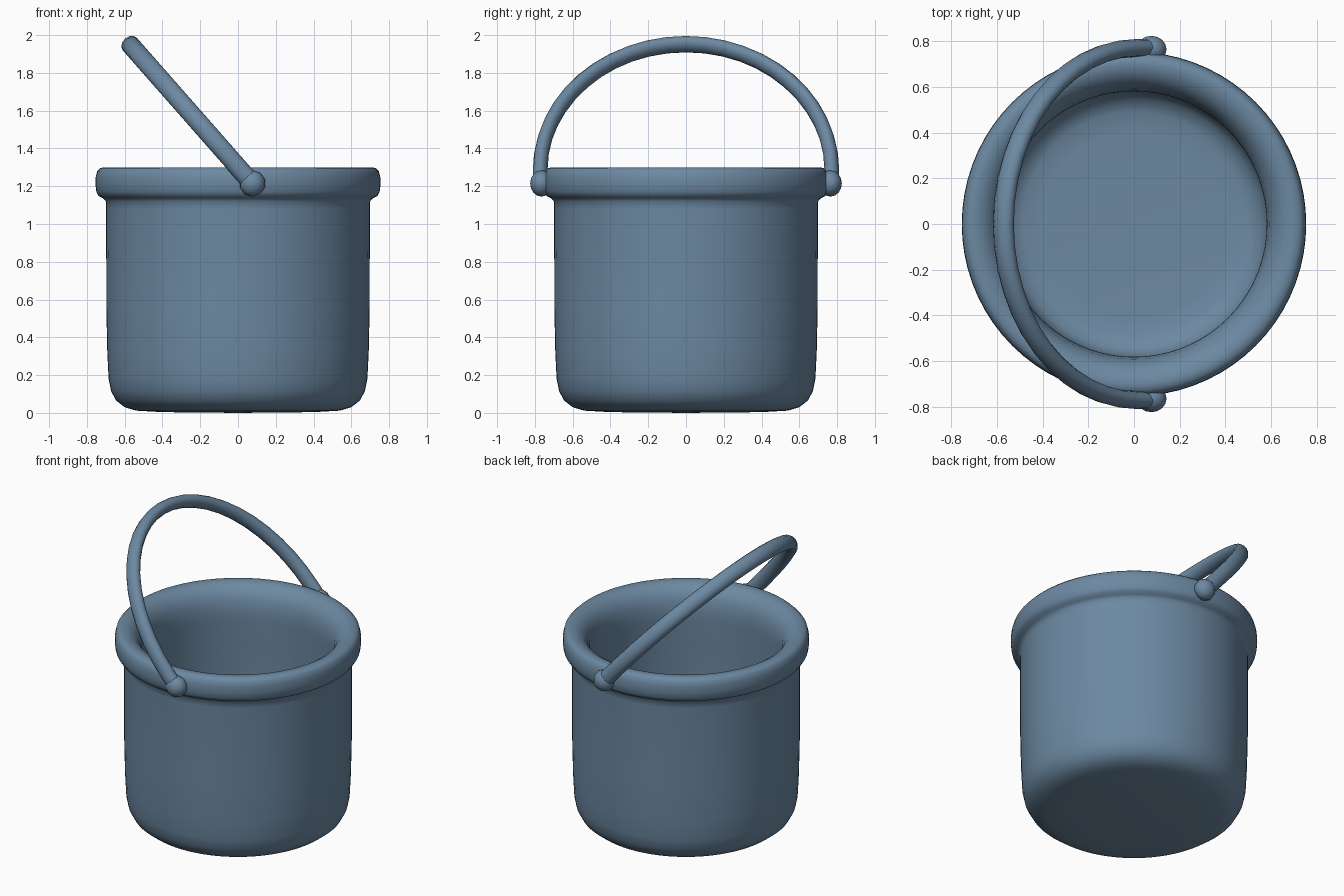
import bpy, bmesh, math
from mathutils import Vector

if "Cube" in bpy.data.objects:
    bpy.data.objects.remove(bpy.data.objects["Cube"])

mat = bpy.data.materials.new("slate blue")
mat.diffuse_color = (0.15, 0.25, 0.36, 1)
mat.use_nodes = True
mat.node_tree.nodes["Principled BSDF"].inputs["Base Color"].default_value = mat.diffuse_color


def finish(name, bm, angle=50):
    bmesh.ops.recalc_face_normals(bm, faces=bm.faces)
    me = bpy.data.meshes.new(name)
    bm.to_mesh(me)
    bm.free()
    me.materials.append(mat)
    ob = bpy.data.objects.new(name, me)
    bpy.context.collection.objects.link(ob)
    bpy.ops.object.select_all(action='DESELECT')
    ob.select_set(True)
    bpy.context.view_layer.objects.active = ob
    bpy.ops.object.shade_smooth_by_angle(angle=math.radians(angle))
    return ob


# bucket: one lathed profile, outside bottom -> rim -> inside floor
profile = [(0, 0.0), (0.40, 0.004), (0.54, 0.012), (0.60, 0.03), (0.645, 0.065),
           (0.672, 0.115), (0.685, 0.18), (0.692, 0.32), (0.697, 0.55), (0.698, 1.08),
           (0.70, 1.12), (0.715, 1.137), (0.737, 1.147), (0.75, 1.17), (0.755, 1.21),
           (0.753, 1.25), (0.745, 1.28), (0.728, 1.297), (0.70, 1.30), (0.668, 1.293),
           (0.635, 1.272), (0.61, 1.24), (0.593, 1.20), (0.583, 1.14), (0.582, 1.08),
           (0.59, 0.9), (0.59, 0.30), (0.58, 0.19), (0.55, 0.13), (0.49, 0.105),
           (0.40, 0.10), (0, 0.10)]
bm = bmesh.new()
vs = [bm.verts.new((r, 0, z)) for r, z in profile]
es = [bm.edges.new(p) for p in zip(vs, vs[1:])]
bmesh.ops.spin(bm, geom=vs + es, cent=(0, 0, 0), axis=(0, 0, 1),
               angle=2 * math.pi, steps=72, use_merge=True)
bmesh.ops.remove_doubles(bm, verts=bm.verts, dist=1e-5)
finish("bucket", bm)

# handle: tilted arch with a slightly oval section
pivot = Vector((0.08, 0, 1.21))
up = Vector((-0.655, 0, 0.745)).normalized()
side = Vector((0, 1, 0))
normal = up.cross(side)
N, SIDES, START = 24, 12, 0.10
path = [(0.772, 0.0)]
path += [(0.772 * math.cos(math.pi * i / N), START + 0.888 * math.sin(math.pi * i / N))
         for i in range(N + 1)]
path += [(-0.772, 0.0)]
bm = bmesh.new()
rings = []
for i, (y, s) in enumerate(path):
    a, b = path[max(i - 1, 0)], path[min(i + 1, len(path) - 1)]
    t = (side * (b[0] - a[0]) + up * (b[1] - a[1])).normalized()
    out = t.cross(normal)
    c = pivot + side * y + up * s
    rings.append([bm.verts.new(c + out * 0.039 * math.cos(k * 2 * math.pi / SIDES)
                               + normal * 0.05 * math.sin(k * 2 * math.pi / SIDES))
                  for k in range(SIDES)])
for p, q in zip(rings, rings[1:]):
    for k in range(SIDES):
        j = (k + 1) % SIDES
        bm.faces.new((p[k], p[j], q[j], q[k]))
bm.faces.new(rings[0])
bm.faces.new(rings[-1])
finish("handle", bm)

# pivot knobs on both sides of the rim
for name, sgn in (("front_knob", -1), ("back_knob", 1)):
    bm = bmesh.new()
    bmesh.ops.create_uvsphere(bm, u_segments=10, v_segments=8, radius=1)
    for v in bm.verts:
        x, y, z = v.co
        v.co = (0.076 + 0.07 * x, sgn * (0.765 + 0.06 * z), 1.215 + 0.07 * y)
    finish(name, bm, 60)
